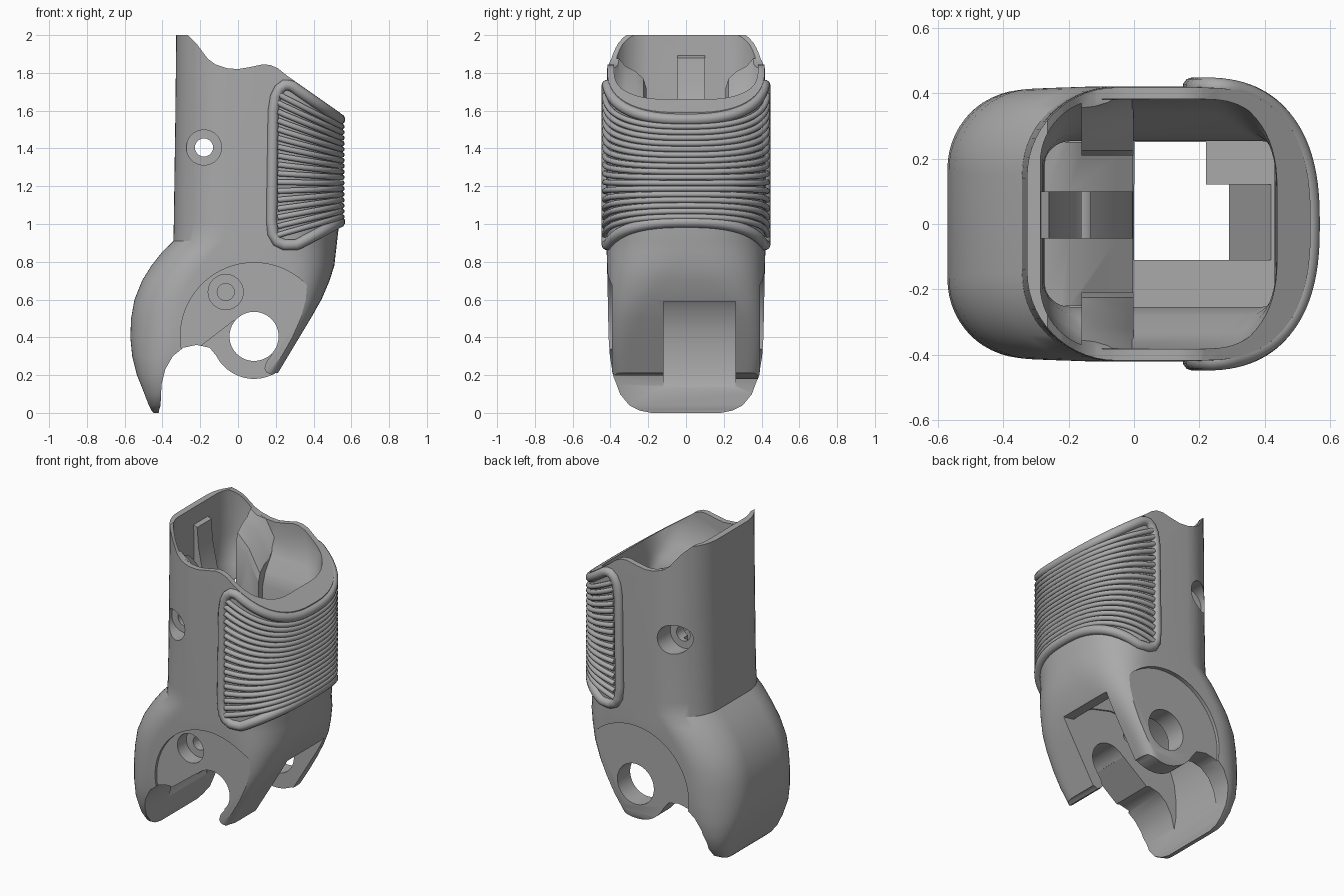
import bpy, bmesh
from math import sin, cos, pi, radians

cube = bpy.data.objects.get("Cube")
if cube:
    bpy.data.objects.remove(cube, do_unlink=True)

grey = bpy.data.materials.new("mid_grey")
grey.use_nodes = True
grey.diffuse_color = (0.4, 0.4, 0.4, 1)
for node in grey.node_tree.nodes:
    if node.type == 'BSDF_PRINCIPLED':
        node.inputs["Base Color"].default_value = grey.diffuse_color

PIVOT = (0.085, 0.405)
SQUARE = 0.8  # exponent that squares off the right-hand curve


def link(name, data):
    ob = bpy.data.objects.new(name, data)
    bpy.context.collection.objects.link(ob)
    data.materials.append(grey)
    return ob


def activate(ob):
    bpy.ops.object.select_all(action='DESELECT')
    ob.select_set(True)
    bpy.context.view_layer.objects.active = ob


def skin(name, rings):
    """Closed solid through rings of matching points."""
    bm = bmesh.new()
    loops = [[bm.verts.new(p) for p in ring] for ring in rings]
    n = len(loops[0])
    for a, b in zip(loops, loops[1:]):
        for i in range(n):
            j = (i + 1) % n
            bm.faces.new((a[i], a[j], b[j], b[i]))
    bm.faces.new(loops[0])
    bm.faces.new(loops[-1])
    bmesh.ops.recalc_face_normals(bm, faces=bm.faces)
    mesh = bpy.data.meshes.new(name)
    bm.to_mesh(mesh)
    bm.free()
    return link(name, mesh)


def power(v, e):
    return 0 if abs(v) < 1e-6 else abs(v) ** e * (1 if v > 0 else -1)


def section(z, xl, xr, hy, rl, rr, n=14):
    """Rounded outline with separate left and right corner radii."""
    ryl, ryr = min(rl, hy * 0.97), min(rr * 1.3, hy * 0.97)
    pts = []
    for k in range(4):
        right, back = k < 2, k in (1, 2)
        rx, ry, e = (rr, ryr, SQUARE) if right else (rl, ryl, 1)
        cx = xr - rr if right else xl + rl
        cy = (hy - ry) if back else ry - hy
        for i in range(n + 1):
            a = pi / 2 * (k - 1 + i / n)
            pts.append((cx + rx * power(cos(a), e), cy + ry * power(sin(a), e), z))
    return pts


def prism(name, pts, y0, y1):
    """Front-view outline extruded along y."""
    return skin(name, [[(x, y, z) for x, z in pts] for y in (y0, y1)])


def arc(c, r, a0=0, a1=360, n=64):
    full = abs(a1 - a0) == 360
    steps = n if full else n + 1
    return [(c[0] + r * cos(radians(a0 + (a1 - a0) * i / n)),
             c[1] + r * sin(radians(a0 + (a1 - a0) * i / n))) for i in range(steps)]


def rect(x0, x1, z0, z1):
    return [(x0, z0), (x1, z0), (x1, z1), (x0, z1)]


def combine(ob, tool, op='DIFFERENCE'):
    before = ob.data.copy()
    mod = ob.modifiers.new("combine", 'BOOLEAN')
    mod.operation, mod.solver, mod.object = op, 'EXACT', tool
    activate(ob)
    bpy.ops.object.modifier_apply(modifier=mod.name)
    if len(ob.data.polygons) < 20:
        ob.data = before
    bpy.data.objects.remove(tool, do_unlink=True)


# Outer shell: sleeve above, hooked bulge below
shell = skin("shell", [section(*row) for row in (
    (0, -.446, .2, .185, .02, .05), (.012, -.458, .2, .245, .035, .05),
    (.04, -.472, .2, .3, .06, .05), (.1, -.495, .2, .35, .1, .06),
    (.2, -.535, .205, .388, .16, .07), (.3, -.56, .265, .403, .21, .08),
    (.4, -.57, .325, .41, .24, .1), (.5, -.566, .385, .412, .25, .13),
    (.6, -.548, .442, .414, .25, .18), (.7, -.508, .485, .416, .26, .24),
    (.78, -.458, .51, .418, .27, .28), (.85, -.403, .518, .42, .27, .31),
    (.91, -.342, .525, .42, .27, .33), (1.0, -.34, .535, .42, .28, .33),
    (1.55, -.332, .54, .42, .28, .335), (2, -.327, .54, .415, .27, .335))])

# Upper cavity with a dished mouth, and a pocket along the left wall
combine(shell, skin("cavity_cutter", [section(*row) for row in (
    (.95, -.27, .43, .253, .06, .04), (1.46, -.275, .43, .253, .08, .04),
    (1.54, -.28, .432, .28, .12, .1), (1.62, -.28, .435, .335, .16, .18),
    (1.72, -.282, .44, .38, .19, .22), (2.1, -.288, .45, .385, .2, .24))]))
combine(shell, skin("pocket_cutter", [section(z, -.278, -.14, hy, .19, .01)
                                      for z, hy in ((.955, .258), (1.5, .258),
                                                    (1.6, .33), (2.05, .33))]))

# Guide tabs with an S-shaped top, lower towards the right
lip = [(.38, .93), (.21, .93), (.21, 1.72), (.225, 1.77), (.27, 1.81), (.32, 1.835),
       (.355, 1.875), (.38, 1.93)]
for s in (-1, 1):
    tab = [[(x, s * y, z - drop if z > 1 else z) for y, z in lip]
           for x, drop in ((-.16, 0), (-.08, .08), (-.001, .22))]
    combine(shell, skin("guide_tab", tab), 'UNION')

# Sloped floor and centre post inside the sleeve
floor = [(-.3, .9), (-.003, .9), (-.003, .96), (-.05, 1.0), (-.2, 1.13), (-.3, 1.15)]
combine(shell, prism("pocket_floor", floor, -.25, .25), 'UNION')
post = [(-.305, .93), (-.005, .93), (-.005, 1.2), (-.03, 1.28), (-.2, 1.5), (-.25, 1.75),
        (-.26, 1.88), (-.305, 1.9)]
combine(shell, prism("centre_post", post, -.045, .1), 'UNION')

# Wavy top rim
rim = [(-.285, 2.02), (-.25, 1.985), (-.22, 1.955), (-.19, 1.915), (-.16, 1.875),
       (-.12, 1.845), (-.06, 1.825), (0, 1.82), (.06, 1.83), (.13, 1.845),
       (.17, 1.842), (.21, 1.825), (.26, 1.785), (.7, 1.477), (.7, 2.3), (-.285, 2.3)]
combine(shell, prism("rim_cutter", rim, -1, 1))

# Lower edge: inside of the hook, then around the pivot lug
under = [(-.433, -.1), (-.418, .015), (-.41, .04), (-.405, .15), (-.385, .23), (-.345, .3),
         (-.29, .345), (-.22, .36), (-.15, .345)]
under += arc(PIVOT, .225, 207, 300, 24) + [(.7, .2), (.7, -.1)]
combine(shell, prism("under_cutter", under, -1, 1))

# Channel sweeping from the hook's inner face over to the right wall
channel = [(-.39, .1), (-.407, .14), (-.42, .22), (-.423, .32), (-.408, .44), (-.368, .55),
           (-.3, .64), (-.2, .71), (-.08, .745), (.08, .755), (.22, .72), (.31, .66),
           (.36, .6), (.42, .59), (.7, .57), (.7, -.1), (-.3, -.1)]
combine(shell, prism("channel_cutter", channel, -.12, .262))

# Shaft joining cavity and channel, sloped on the right
combine(shell, prism("shaft_cutter", [(0, .65), (.28, .65), (.428, .97), (0, .97)], -.11, .12))
combine(shell, prism("side_shaft_cutter", rect(.002, .22, .66, 1.01), .1, .25))

# Shallow round flats on both sides
for y0, y1 in ((-.6, -.392), (.392, .6)):
    combine(shell, prism("flat_cutter", arc(PIVOT, .39, n=96), y0, y1))

# Front wall is open below a slanted edge; the rear lug stays
opening = [(-.215, .34), (-.02, .49), PIVOT, (.18, .31), (.15, .27), (.14, .235),
           (.15, .215), (.175, .203), (.175, -.1), (-.215, -.1)]
combine(shell, prism("opening_cutter", opening, -.6, .258))
combine(shell, prism("pivot_hole", arc(PIVOT, .13), -.7, .7))

# Screw holes with counterbores
UPPER, LOWER = (-.18, 1.405), (-.065, .64)
for c, r, y0, y1 in ((UPPER, .048, -.7, .7), (UPPER, .093, -.7, -.285),
                     (UPPER, .093, .285, .7), (LOWER, .045, -.7, 0),
                     (LOWER, .093, -.7, -.3)):
    combine(shell, prism("screw_hole", arc(c, r, n=40), y0, y1))

activate(shell)
bpy.ops.object.shade_smooth_by_angle(angle=radians(30))


# Grip: raised border and fanned ribs wrapped around the right side
CX, RX, RY = .205, .335, .42


def wrap(theta, off):
    return (CX + (RX + off) * power(cos(theta), SQUARE),
            (RY + off) * power(sin(theta), SQUARE))


def tube(name, paths, radius, closed):
    cu = bpy.data.curves.new(name, 'CURVE')
    cu.dimensions = '3D'
    cu.bevel_depth, cu.bevel_resolution, cu.use_fill_caps = radius, 3, True
    for path in paths:
        sp = cu.splines.new('POLY')
        sp.points.add(len(path) - 1)
        for p, co in zip(sp.points, path):
            p.co = (*co, 1)
        sp.use_cyclic_u = closed
    ob = link(name, cu)
    activate(ob)
    bpy.ops.object.convert(target='MESH')
    bpy.ops.object.shade_smooth_by_angle(angle=radians(50))


def top_z(x):
    return min(1.735, 1.755 - .7 * (x - .25))


def bottom_z(x):
    return .89 + .53 * max(0, x - .31)


sweep = [radians(-86 + 172 * i / 56) for i in range(57)]
edge = [(.219, 1.714), (.199, 1.675), (.187, 1.6), (.178, 1.02), (.184, .95), (.207, .908)]
side = RY - .002
border = []
for t in sweep:
    x, y = wrap(t, -.002)
    border.append((x, y, top_z(x)))
border += [(x, side, z) for x, z in edge]
for t in reversed(sweep):
    x, y = wrap(t, -.002)
    border.append((x, y, bottom_z(x)))
border += [(x, -side, z) for x, z in reversed(edge)]
tube("grip_border", [border], .03, True)

RIBS = 17
ribs = []
for i in range(RIBS):
    f = i / (RIBS - 1)
    z_side, z_mid = .94 + .75 * f, 1.035 + .485 * f
    rib = [(.21, -RY - .009, z_side)]
    for t in sweep:
        x, y = wrap(t, .009)
        rib.append((x, y, z_side + (z_mid - z_side) * (x - CX) / RX))
    rib.append((.21, RY + .009, z_side))
    ribs.append(rib)
tube("grip_ribs", ribs, .0155, False)
